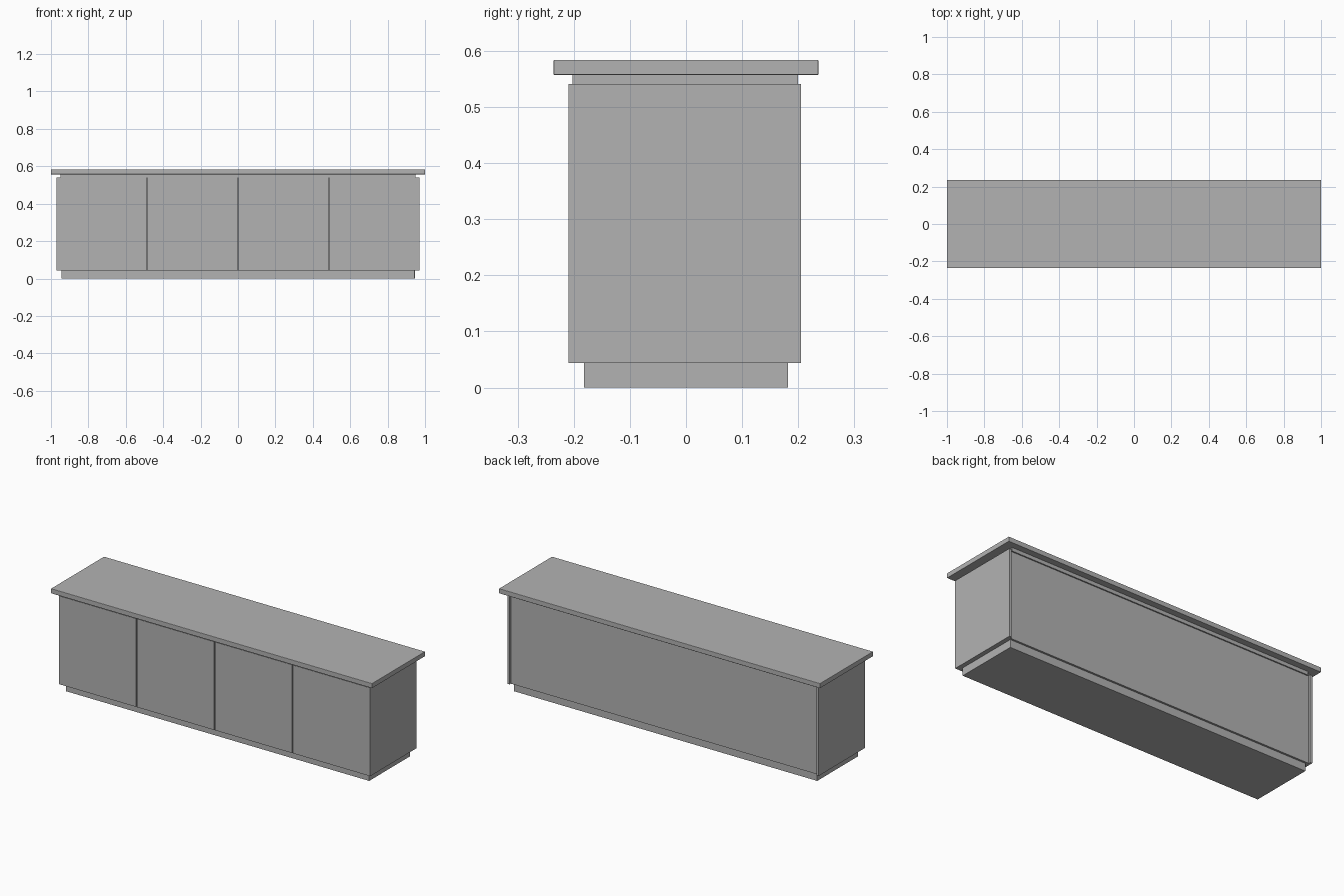
import bpy

if "Cube" in bpy.data.objects:
    bpy.data.objects.remove(bpy.data.objects["Cube"])

# One plain grey for the whole sideboard
grey = bpy.data.materials.new("plain grey")
grey.diffuse_color = (0.45, 0.45, 0.45, 1)
grey.use_nodes = True
grey.node_tree.nodes["Principled BSDF"].inputs["Base Color"].default_value = grey.diffuse_color


def box(name, x0, x1, y0, y1, z0, z1, bevel=0.0):
    """Box between two corners, optionally with a small chamfered edge."""
    bpy.ops.mesh.primitive_cube_add(size=1)
    ob = bpy.context.object
    ob.name = name
    for v in ob.data.vertices:
        v.co = (x1 if v.co.x > 0 else x0,
                y1 if v.co.y > 0 else y0,
                z1 if v.co.z > 0 else z0)
    ob.data.materials.append(grey)
    if bevel:
        m = ob.modifiers.new("soft edge", 'BEVEL')
        m.width = bevel
        m.segments = 2
    return ob


W = 0.97                     # half width of the cabinet
BOTTOM, TOP = 0.044, 0.541   # cabinet height range
FRONT, BACK = -0.209, 0.205
DOOR_Y = -0.193              # rear face of the doors
PANEL = 0.014

# Plinth, neck and worktop
box("plinth", -0.945, 0.945, -0.182, 0.182, 0, BOTTOM + 0.004, 0.001)
box("neck", -0.948, 0.948, -0.202, 0.20, TOP - 0.004, 0.560)
box("worktop", -1, 1, -0.236, 0.236, 0.557, 0.584, 0.002)

# Cabinet core, its rear face forming the recessed back panel
box("cabinet_core", -W + PANEL, W - PANEL, DOOR_Y, BACK - 0.012, BOTTOM, TOP)

# Side panels projecting slightly past the back
for side, name in ((-1, "left_side"), (1, "right_side")):
    xs = sorted((side * W, side * (W - PANEL)))
    box(name, *xs, DOOR_Y, BACK, BOTTOM, TOP)

# Four doors with narrow shadow gaps
gap = 0.006
door = (2 * W - 3 * gap) / 4
for i in range(4):
    x = -W + i * (door + gap)
    box(f"door_{i + 1}", x, x + door, FRONT, DOOR_Y, BOTTOM, TOP)
